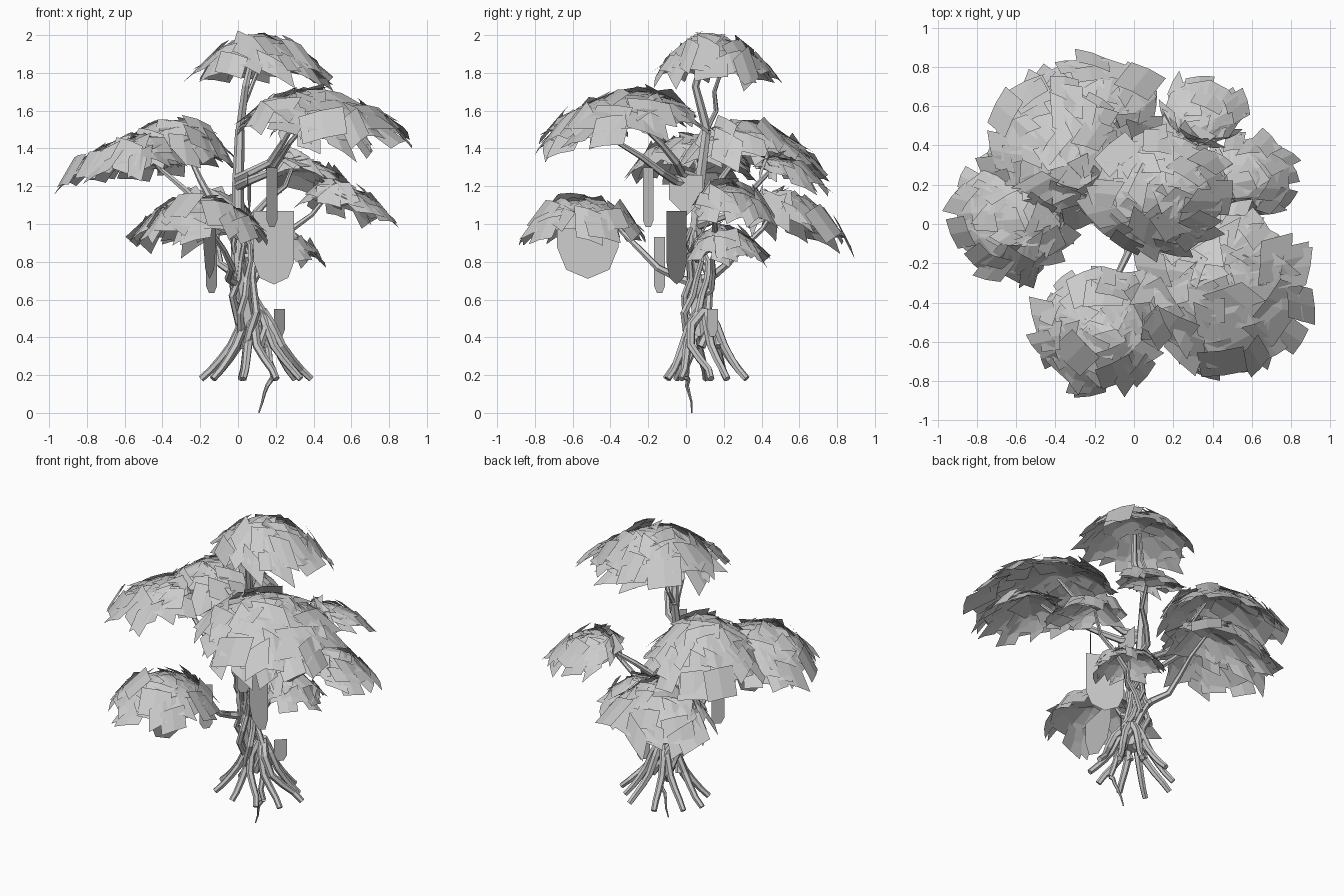
import bpy, bmesh, random
from math import pi, cos, sin
from mathutils import Vector

random.seed(7)
if "Cube" in bpy.data.objects:
    bpy.data.objects.remove(bpy.data.objects["Cube"], do_unlink=True)

colour = (0.6, 0.6, 0.6, 1)
grey = bpy.data.materials.new("pale grey")
grey.use_nodes = True
grey.diffuse_color = colour
grey.node_tree.nodes["Principled BSDF"].inputs["Base Color"].default_value = colour
UP = Vector((0, 0, 1))


def add_object(name, data):
    obj = bpy.data.objects.new(name, data)
    data.materials.append(grey)
    bpy.context.collection.objects.link(obj)
    return obj


def add_bmesh(name, bm):
    mesh = bpy.data.meshes.new(name)
    bm.to_mesh(mesh)
    bm.free()
    return add_object(name, mesh)


def canopy(name, x, y, radius_x, radius_y, rim, top, lean=1):
    """Hollow cap of foliage that droops away from the trunk: a shell overlaid with leaf cards."""
    centre = Vector((x, y, 0))
    peak = centre * (1 - 0.2 * lean)

    def point(reach, angle):
        edge = Vector((radius_x * cos(angle), radius_y * sin(angle), 0))
        droop = rim - 0.1 * lean * (x * cos(angle) + y * sin(angle))
        flat = peak.lerp(centre, reach) + edge * reach
        return flat + UP * (top - (top - droop) * reach ** 2.2)

    bm = bmesh.new()
    # faceted shell with a ragged rim
    sides = 11
    tip = bm.verts.new(point(0, 0))
    rings = []
    for reach in (0.4, 0.7, 0.9):
        rings.append([bm.verts.new(point(reach * random.uniform(0.95, 1.05), 2 * pi * (i + reach / 2) / sides))
                      for i in range(sides)])
    for i in range(sides):
        j = (i + 1) % sides
        bm.faces.new((tip, rings[0][i], rings[0][j]))
        for inner, outer in zip(rings, rings[1:]):
            bm.faces.new((inner[i], outer[i], outer[j], inner[j]))

    # bent leaf cards lying along the shell, some tucked beneath it
    size = 0.08 + 0.32 * radius_x
    cards = int(14 * radius_x * radius_y / size ** 2)
    for k in range(cards):
        reach = min(0.92, ((k + 0.5) / cards) ** 0.5)
        angle = k * 2.4 + random.uniform(-0.3, 0.3)
        place = point(reach, angle) - UP * random.uniform(0, 0.03)
        out = (point(reach + 0.03, angle) - point(reach - 0.03, angle)).normalized()
        side = (point(reach, angle + 0.1) - point(reach, angle - 0.1)).normalized()
        normal = out.cross(side).normalized()
        out = (out + normal * random.uniform(-0.2, 0.2)).normalized()
        side = (side + normal * random.uniform(-0.2, 0.2) + out * random.uniform(-0.8, 0.8)).normalized()
        half_width = side * size * random.uniform(0.3, 0.55)
        half_length = out * size * random.uniform(0.3, 0.55)
        place -= half_length * reach / 2
        strips = []
        for across in (-1, 0, 1):
            fold = normal * 0.01 * (1 - abs(across))
            strips.append([bm.verts.new(place + half_width * across + half_length * along + fold)
                           for along in (-1, 1)])
        for left, right in zip(strips, strips[1:]):
            bm.faces.new((left[0], right[0], right[1], left[1]))
    return add_bmesh(name, bm)


def limb(name, path, thick, thin):
    """Tapered, faceted woody limb along a path."""
    curve = bpy.data.curves.new(name, "CURVE")
    curve.dimensions = "3D"
    curve.bevel_depth = 1
    curve.bevel_resolution = 1
    curve.use_fill_caps = True
    spline = curve.splines.new("POLY")
    last = len(path) - 1
    spline.points.add(last)
    for i, (knot, place) in enumerate(zip(spline.points, path)):
        knot.co = (*place, 1)
        knot.radius = thick + (thin - thick) * i / last
    spline.use_smooth = False
    return add_object(name, curve)


def branch(name, start, end, thick, thin=0.01, sway=0.04):
    """Crooked limb that runs outward first, then rises or falls to its end."""
    start, end = Vector(start), Vector(end)
    across = (end - start).cross(UP).normalized()
    steps = 5
    path = []
    for i in range(steps + 1):
        t = i / steps
        place = start.lerp(end, t)
        place.z = start.z + (end.z - start.z) * t ** 1.6
        swing = across * sin(i * 2) + UP * sin(i * 3) / 2
        path.append(place + swing * sway * sin(pi * t))
    return limb(name, path, thick, thin)


def hanging_leaf(name, x, y, low, high, along, width, sides):
    """Thin upright leaf sheet with a rounded lower edge and a straight upper edge."""
    bm = bmesh.new()
    half = Vector(along).normalized() * width / 2
    middle = Vector((x, y, low))
    drop = min(high - low, width / 2)
    ring = [middle + half * cos(pi * i / sides) + UP * drop * (1 - sin(pi * i / sides))
            for i in range(sides + 1)]
    ring += [middle - half + UP * (high - low), middle + half + UP * (high - low)]
    bm.faces.new([bm.verts.new(corner) for corner in ring])
    return add_bmesh(name, bm)


# leaf canopies, each but the crown carried by a branch from the trunk
canopy("crown_canopy", 0.13, 0.16, 0.37, 0.33, 1.78, 1.98)
canopies = {
    "front_left": (0.47, -0.34, 0.46, 0.43, 1.49, 1.69),
    "front_left_lower": (0.46, -0.56, 0.27, 0.23, 1.45, 1.59),
    "back_right": (-0.41, 0.36, 0.39, 0.39, 1.29, 1.53),
    "far_right": (-0.63, 0.04, 0.32, 0.34, 1.27, 1.46),
    "back": (-0.21, 0.6, 0.37, 0.28, 0.95, 1.15),
    "front": (-0.18, -0.55, 0.34, 0.33, 0.93, 1.13, 0.1),
    "left": (0.6, 0.25, 0.25, 0.22, 1.06, 1.21),
    "back_left": (0.36, 0.58, 0.22, 0.18, 1.24, 1.35),
    "low": (0.24, 0.23, 0.21, 0.21, 0.83, 0.98),
}
for name, cap in canopies.items():
    canopy(name + "_canopy", *cap)
    x, y, rim, top = cap[0], cap[1], cap[4], cap[5]
    branch(name + "_branch", (0, 0.06, rim - 0.25), (x * 0.8, y * 0.8, top - 0.05), 0.026)

# trunk leader and its fork under the crown
fork = (0.01, 0.11, 1.5)
shoulder = (0, 0.07, 1.2)
limb("trunk", [(0.07, 0.08, 0.4), (0, 0.04, 0.8), shoulder, fork], 0.045, 0.025)
limb("crown_leader", [fork, (0.04, 0.05, 1.73), (0.08, 0.1, 1.9)], 0.025, 0.015)
limb("crown_fork", [fork, (0.02, 0.16, 1.6), (0.06, 0.15, 1.7), (0.12, 0.2, 1.85)], 0.015, 0.01)

# strands twisting round the trunk foot
strands = 6
for i in range(strands):
    path = []
    for k in range(8):
        spread = 0.085 - 0.007 * k + 0.02 * sin(k * 2 + i)
        angle = 2 * pi * i / strands + k * 0.5
        axis = Vector((0.08 - 0.012 * k, 0.08 - 0.005 * k, 0.35 + 0.09 * k))
        path.append(axis + Vector((cos(angle), sin(angle), 0)) * spread)
    limb("trunk_strand", path, 0.024, 0.012)

# roots sloping out from the foot, and the one that reaches lower
foot = Vector((0.1, 0.09, 0))
roots = 10
for i in range(roots):
    angle = 2 * pi * i / roots
    reach = Vector((0.31 * cos(angle), 0.25 * sin(angle), 0)) * random.uniform(0.75, 1.05)
    bend = reach.cross(UP) * random.uniform(-0.3, 0.3)
    path = []
    for k in range(6):
        t = k / 5
        height = 0.18 + 0.36 * (1 - t) ** 1.3 + 0.02 * sin(k * 2)  * (1 - t)
        path.append(foot + reach * (0.1 + 0.9 * t) + bend * sin(1.5 * pi * t) * (1 - t / 2) + UP * height)
    limb("root", path, 0.026, 0.018)
branch("low_root", (0.12, 0.06, 0.4), (0.19, 0, 0.19), 0.022, 0.016, 0.02)
branch("low_root_tip", (0.19, 0, 0.19), (0.11, 0.03, 0), 0.016, 0.004, 0.01)

# hanging leaf sheets and strips
hanging_leaf("hanging_sheet", 0.19, -0.05, 0.68, 1.07, (1, -0.5, 0), 0.24, 4)
hanging_leaf("front_hanging_sheet", -0.15, -0.52, 0.71, 1, (0.2, 1, 0), 0.33, 4)
hanging_leaf("trunk_sheet", 0.06, 0, 1.04, 1.26, (0.1, 1, 0), 0.18, 2)
strips = {"left": (0.18, -0.2, 0.98, 1.3), "right": (-0.14, -0.14, 0.63, 0.93), "foot": (0.22, 0.14, 0.4, 0.55)}
for name, (x, y, low, high) in strips.items():
    hanging_leaf(name + "_hanging_strip", x, y, low, high, (1, 1, 0), 0.08, 3)
